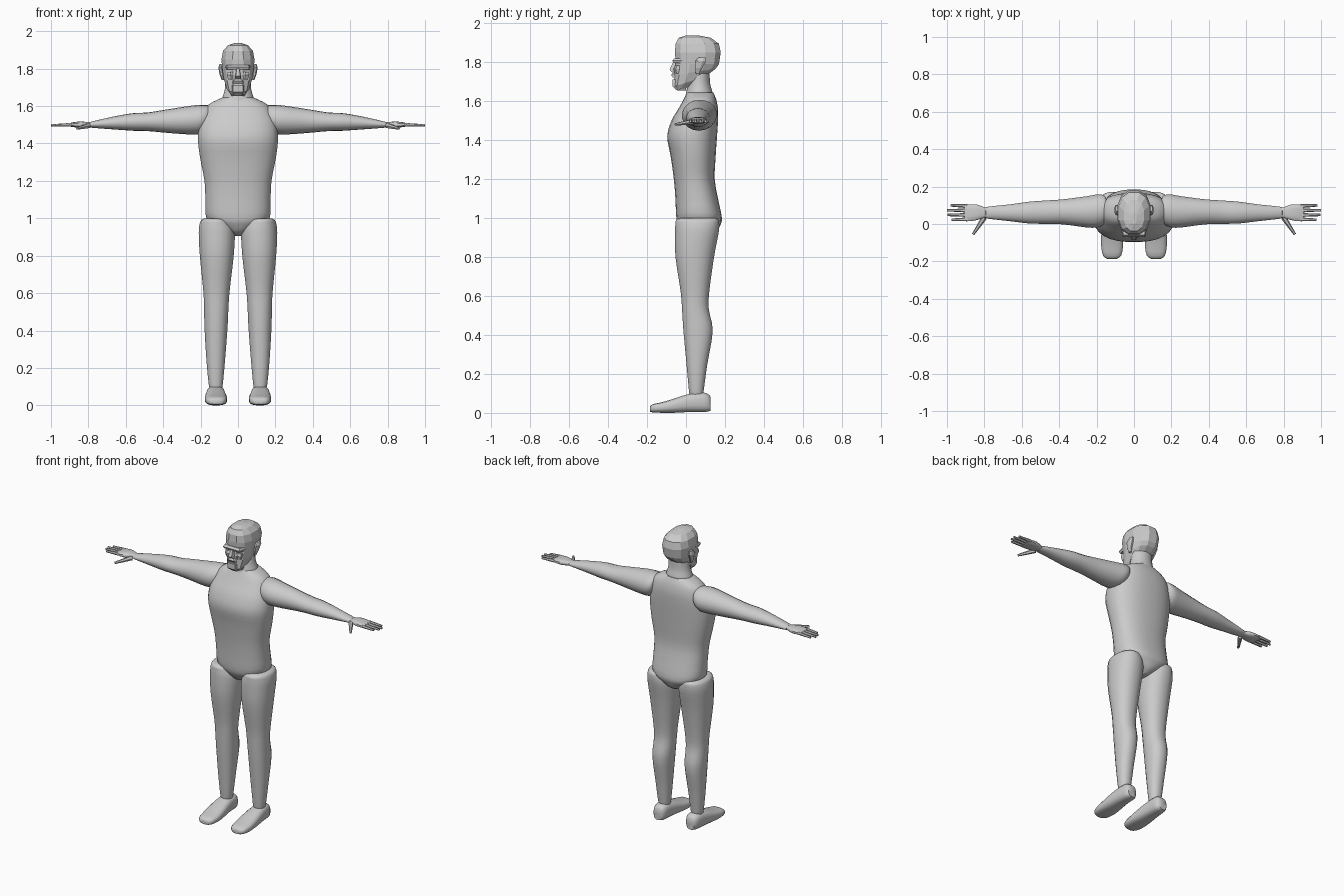
import bpy, bmesh, math
from mathutils import Vector

skin = bpy.data.materials.new("plain grey")
skin.diffuse_color = (0.6, 0.6, 0.6, 1)


def finish(name, bm, angle):
    bmesh.ops.recalc_face_normals(bm, faces=bm.faces)
    me = bpy.data.meshes.new(name)
    bm.to_mesh(me)
    bm.free()
    ob = bpy.data.objects.new(name, me)
    bpy.context.collection.objects.link(ob)
    me.materials.append(skin)
    if angle:
        bpy.ops.object.select_all(action='DESELECT')
        bpy.context.view_layer.objects.active = ob
        ob.select_set(True)
        bpy.ops.object.shade_smooth_by_angle(angle=math.radians(angle))
    return ob


def catmull(a, b, c, d, t):
    return [0.5 * (2 * q + (r - p) * t + (2 * p - 5 * q + 4 * r - s) * t * t
                   + (3 * q - p - 3 * r + s) * t ** 3) for p, q, r, s in zip(a, b, c, d)]


def loft(name, axis, rings, n=20, power=2.0, sub=3, angle=50, side=1):
    """Rings are (position, a0, a1, b0, b1, tilt) across the chosen axis."""
    rings = [tuple(r) + (0,) * (6 - len(r)) for r in rings]
    path = []
    for i in range(len(rings) - 1):
        quad = [rings[max(0, min(len(rings) - 1, i + k))] for k in (-1, 0, 1, 2)]
        path += [catmull(*quad, s / sub) for s in range(sub)]
    path.append(rings[-1])
    others = [k for k in range(3) if k != axis]
    bm = bmesh.new()
    loops = []
    for t, a0, a1, b0, b1, tilt in path:
        loop = []
        for k in range(n):
            ang = 2 * math.pi * (k + 0.5) / n
            c, s = math.cos(ang), math.sin(ang)
            da = math.copysign(abs(c) ** (2 / power), c) * (a1 - a0) / 2
            db = math.copysign(abs(s) ** (2 / power), s) * (b1 - b0) / 2
            p = Vector()
            p[axis] = t + tilt * db
            p[others[0]] = (a0 + a1) / 2 + da
            p[others[1]] = (b0 + b1) / 2 + db
            p.x *= side
            loop.append(bm.verts.new(p))
        loops.append(loop)
    for lo, hi in zip(loops, loops[1:]):
        for k in range(n):
            bm.faces.new((lo[k], lo[(k + 1) % n], hi[(k + 1) % n], hi[k]))
    for loop in (loops[0], loops[-1]):
        bmesh.ops.poke(bm, faces=[bm.faces.new(loop)])
    return finish(name, bm, angle)


def finger(name, a, b, r0, r1, side):
    """Tapered six-sided rod from a to b."""
    a, b = Vector(a), Vector(b)
    a.x, b.x = a.x * side, b.x * side
    bm = bmesh.new()
    bmesh.ops.create_cone(bm, cap_ends=True, segments=6, radius1=r0, radius2=r1,
                          depth=(b - a).length)
    rot = Vector((0, 0, 1)).rotation_difference(b - a).to_matrix().to_4x4()
    bm.transform(rot)
    bmesh.ops.translate(bm, vec=(a + b) / 2, verts=bm.verts)
    return finish(name, bm, 40)


def wedge(name, rows):
    """Faceted block from rows of (z, half width front, half width back, y front, y back)."""
    bm = bmesh.new()
    rings = [[bm.verts.new(v) for v in ((-wf, yf, z), (wf, yf, z), (wb, yb, z), (-wb, yb, z))]
             for z, wf, wb, yf, yb in rows]
    for lo, hi in zip(rings, rings[1:]):
        for k in range(4):
            bm.faces.new((lo[k], lo[(k + 1) % 4], hi[(k + 1) % 4], hi[k]))
    bm.faces.new(rings[0])
    bm.faces.new(rings[-1])
    return finish(name, bm, 0)


# Torso, from crotch to shoulders
loft("torso", 2, [
    (0.905, -.02, .02, .03, .12), (0.925, -.05, .05, -.01, .155), (0.96, -.115, .115, -.035, .175),
    (1.0, -.17, .17, -.05, .185), (1.1, -.175, .175, -.055, .165), (1.2, -.18, .18, -.063, .148),
    (1.32, -.203, .203, -.08, .153), (1.42, -.215, .215, -.097, .16), (1.5, -.208, .208, -.075, .165),
    (1.56, -.187, .187, -.04, .165), (1.61, -.155, .155, -.012, .155), (1.645, -.085, .085, .005, .14),
], n=28, power=2.4)

# Neck
loft("neck", 2, [(1.60, -.095, .095, -.01, .14), (1.645, -.085, .085, 0, .137),
                 (1.69, -.072, .072, .01, .125), (1.75, -.068, .068, .02, .122)], n=16)

# Head, faceted, with a jaw that rises towards the nape
loft("head", 2, [
    (1.665, -.04, .04, -.05, .02, .25), (1.70, -.062, .062, -.066, .10, .32),
    (1.75, -.078, .078, -.062, .155, .15), (1.79, -.086, .086, -.056, .172),
    (1.85, -.091, .091, -.06, .182), (1.895, -.082, .082, -.057, .172),
    (1.925, -.055, .055, -.04, .13), (1.938, -.015, .015, .0, .06),
], n=12, power=2.4, sub=1, angle=0)

# Face: brow, nose, moustache and chin
wedge("brow", [(1.795, .055, .065, -.064, -.02), (1.808, .06, .07, -.07, -.02),
               (1.82, .055, .065, -.06, -.02)])
wedge("nose", [(1.745, .014, .018, -.066, -.03), (1.76, .012, .018, -.085, -.03),
               (1.805, .006, .01, -.064, -.03)])
wedge("moustache", [(1.722, .028, .035, -.068, -.03), (1.735, .024, .032, -.076, -.03),
                    (1.746, .012, .02, -.068, -.03)])
wedge("chin", [(1.655, .02, .035, -.045, .0), (1.675, .028, .045, -.069, .0),
               (1.712, .028, .045, -.07, .0)])

for side, word in ((-1, "right"), (1, "left")):
    # Ear and cheek
    loft(word + "_ear", 2, [(1.74, .074, .088, .05, .07), (1.77, .076, .1, .045, .085),
                            (1.805, .08, .106, .045, .105), (1.825, .08, .1, .065, .1)],
         n=8, sub=1, angle=0, side=side)
    loft(word + "_cheek", 2, [(1.742, .02, .055, -.058, -.02), (1.765, .016, .062, -.064, -.02),
                              (1.782, .02, .06, -.056, -.02)], n=6, sub=1, angle=0, side=side)

    # Arm with rounded shoulder end
    loft(word + "_arm", 0, [
        (.145, .035, .12, 1.525, 1.595), (.155, .005, .15, 1.49, 1.604), (.19, -.018, .16, 1.455, 1.607),
        (.25, -.02, .15, 1.448, 1.602), (.38, -.003, .133, 1.457, 1.582), (.48, 0, .126, 1.466, 1.566),
        (.56, .002, .12, 1.468, 1.562), (.66, .014, .106, 1.475, 1.545), (.78, .028, .093, 1.484, 1.518),
        (.792, .035, .086, 1.489, 1.513),
    ], n=18, side=side)

    # Palm, four fingers and thumb
    loft(word + "_palm", 0, [
        (.775, .04, .082, 1.49, 1.512), (.80, .033, .09, 1.488, 1.514), (.84, .02, .105, 1.484, 1.518),
        (.88, .014, .106, 1.487, 1.514), (.905, .016, .104, 1.492, 1.508)],
        n=12, power=3, sub=2, side=side)
    for i, tip in enumerate((.975, .998, 1.0, .98)):
        y = .025 + i * .0235
        finger(f"{word}_finger_{i + 1}", (.89, y, 1.501), (tip, y + .002 * (i - 1), 1.497),
               .0105, .0065, side)
    finger(word + "_thumb", (.80, .035, 1.495), (.86, -.055, 1.48), .015, .007, side)

    # Leg with rounded hip end
    loft(word + "_leg", 2, [
        (.09, .085, .152, .018, .088), (.12, .08, .158, .014, .092), (.25, .068, .17, .002, .11),
        (.42, .055, .18, -.014, .138), (.53, .05, .182, -.021, .118), (.62, .043, .187, -.028, .12),
        (.8, .022, .205, -.055, .145), (.92, .016, .211, -.058, .168), (.965, .028, .207, -.056, .172),
        (.99, .045, .198, -.052, .168), (1.0, .07, .18, -.03, .15),
    ], n=20, power=2.2, side=side)

    # Foot
    loft(word + "_foot", 1, [
        (-.186, .09, .145, .006, .032), (-.17, .068, .166, .002, .045), (-.12, .058, .176, 0, .056),
        (-.06, .06, .176, 0, .074), (0, .066, .172, .003, .094), (.06, .072, .166, .004, .106),
        (.105, .076, .16, .005, .102), (.125, .09, .148, .01, .085),
    ], n=16, power=2.8, sub=2, side=side)
